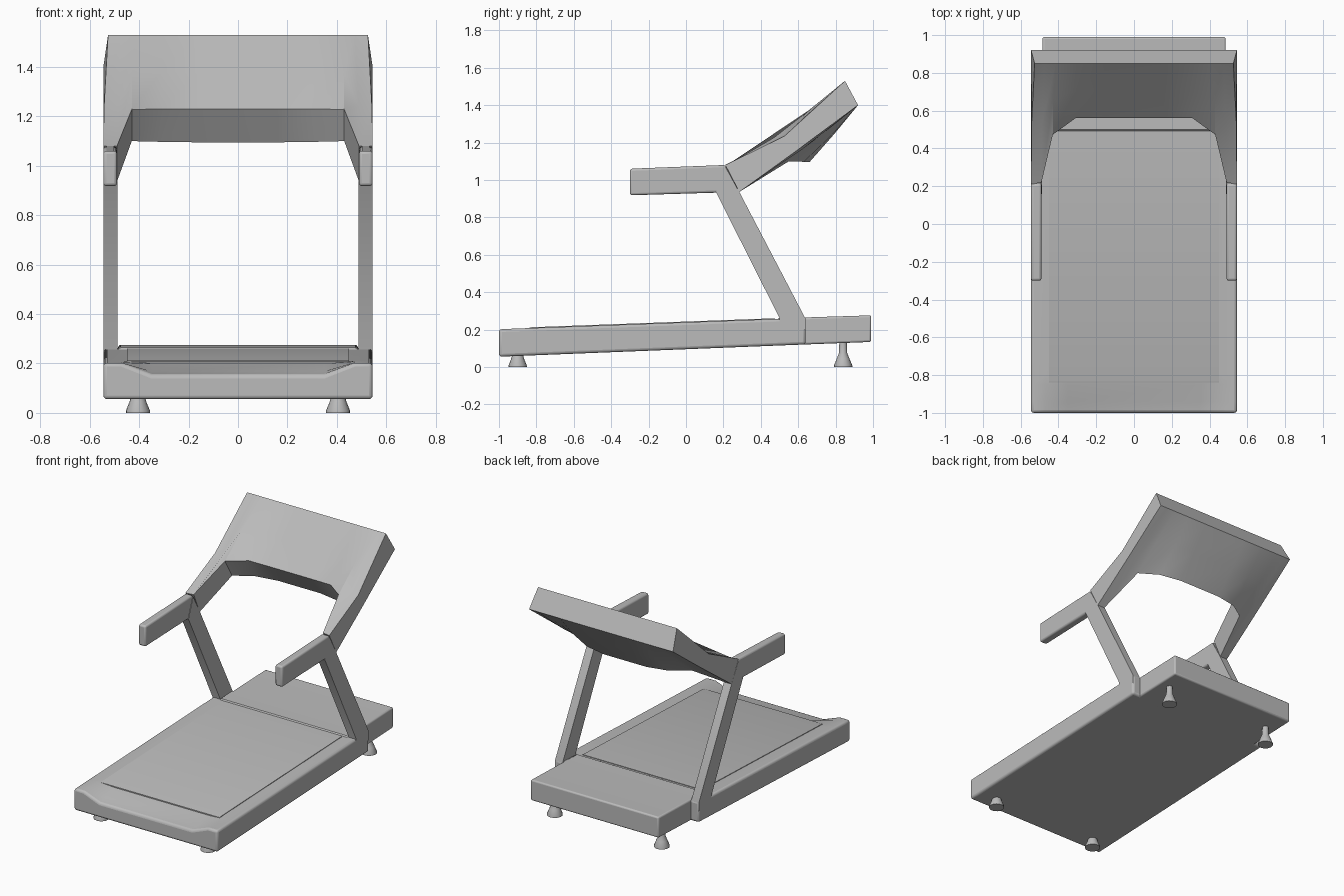
import bpy, bmesh, math

cube = bpy.data.objects.get("Cube")
if cube:
    bpy.data.objects.remove(cube, do_unlink=True)

grey = bpy.data.materials.new("plain grey")
grey.use_nodes = True
grey.diffuse_color = (0.5, 0.5, 0.5, 1)
grey.node_tree.nodes["Principled BSDF"].inputs["Base Color"].default_value = (0.5, 0.5, 0.5, 1)


def finish(name, bm, bevel=0.0, smooth=30):
    bmesh.ops.recalc_face_normals(bm, faces=bm.faces)
    mesh = bpy.data.meshes.new(name)
    bm.to_mesh(mesh)
    bm.free()
    mesh.materials.append(grey)
    ob = bpy.data.objects.new(name, mesh)
    bpy.context.scene.collection.objects.link(ob)
    if bevel:
        mod = ob.modifiers.new("soft edges", 'BEVEL')
        mod.width, mod.segments = bevel, 3
        mod.limit_method, mod.angle_limit = 'ANGLE', math.radians(40)
    bpy.ops.object.select_all(action='DESELECT')
    ob.select_set(True)
    bpy.context.view_layer.objects.active = ob
    bpy.ops.object.shade_smooth_by_angle(angle=math.radians(smooth))
    return ob


def loft(name, rings, bevel=0.0, smooth=30):
    """Skin a list of closed rings of points and cap both ends."""
    bm = bmesh.new()
    rows = [[bm.verts.new(p) for p in ring] for ring in rings]
    n = len(rows[0])
    for a, b in zip(rows, rows[1:]):
        for i in range(n):
            j = (i + 1) % n
            bm.faces.new((a[i], a[j], b[j], b[i]))
    bm.faces.new(rows[0])
    bm.faces.new(rows[-1])
    return finish(name, bm, bevel, smooth)


def extrude_x(name, profile, x0, x1, bevel=0.0):
    return loft(name, [[(x, y, z) for y, z in profile] for x in (x0, x1)], bevel)


def deck_top(y):
    return 0.202 + (y + 1) * 0.037


def deck_bottom(y):
    return 0.055 + (y + 1) * 0.04


# Deck: full width, with a scooped front lip
rings = []
for y, dip in ((-1, 0.047), (-0.94, 0.036), (-0.85, 0.008), (-0.8, 0), (0.64, 0)):
    t, b = deck_top(y), deck_bottom(y)
    top = [(-0.545, t), (-0.47, t), (-0.35, t - dip), (0.35, t - dip), (0.47, t), (0.545, t)]
    rings.append([(x, y, z) for x, z in [(-0.545, b)] + top + [(0.545, b)]])
loft("deck", rings, 0.015)

# Running belt and rear motor cover
belt = [(y, deck_top(y) + h) for y, h in ((-0.84, -0.02), (-0.84, 0.001), (-0.83, 0.004),
                                          (0.475, 0.004), (0.475, -0.02))]
extrude_x("running_belt", belt, -0.45, 0.45)
cover = [(0.49, 0.23), (0.49, 0.261), (0.5, 0.264), (0.64, 0.265), (0.99, 0.276),
         (0.99, 0.134), (0.6, 0.119)]
extrude_x("motor_cover", cover, -0.485, 0.485, 0.012)

# Handles and uprights, one pair each
for side, s in (("left", 1), ("right", -1)):
    extrude_x(side + "_handle", [(-0.3, 0.918), (-0.3, 1.06), (0.21, 1.08), (0.285, 0.936),
                                 (0.16, 0.932)], s * 0.49, s * 0.545, 0.012)
    extrude_x(side + "_upright", [(0.16, 0.935), (0.21, 1.07), (0.285, 0.936), (0.638, 0.26),
                                  (0.638, 0.2), (0.5, 0.2), (0.5, 0.262)], s * 0.487, s * 0.545)

# Console: x, front lower edge, front middle, back middle, back lower edge
half = [(0.545, (0.21, 1.08), (0.527, 1.235), (0.6, 1.163), (0.285, 0.936)),
        (0.49, (0.22, 1.08), (0.53, 1.245), (0.62, 1.163), (0.285, 0.936)),
        (0.43, (0.473, 1.228), (0.66, 1.375), (0.73, 1.245), (0.55, 1.1)),
        (0.31, (0.56, 1.23), (0.705, 1.38), (0.785, 1.245), (0.63, 1.097)),
        (0.16, (0.562, 1.23), (0.708, 1.38), (0.793, 1.246), (0.66, 1.095))]
rings = []
for s, stations in ((-1, half), (1, half[::-1])):
    for x, low_f, mid_f, mid_b, low_b in stations:
        x *= s
        rings.append([(x, *low_f), (x * 0.995, *mid_f), (x * 0.965, 0.85, 1.53),
                      (x, 0.92, 1.4), (x, *mid_b), (x, *low_b)])
loft("console", rings, 0, 35)

# Feet: flared pads, the rear ones on longer stems
for end, y, height in (("front", -0.9, 0.07), ("rear", 0.84, 0.14)):
    for side, s in (("left", 1), ("right", -1)):
        outline = [(0.049, 0), (0.049, 0.008), (0.034, 0.045), (0.022, 0.075), (0.02, height)]
        if end == "front":
            outline = outline[:3] + [(0.028, height)]
        loft(f"{end}_{side}_foot",
             [[(s * 0.405 + r * math.cos(math.tau * i / 16), y + r * math.sin(math.tau * i / 16), z)
               for i in range(16)] for r, z in outline])
